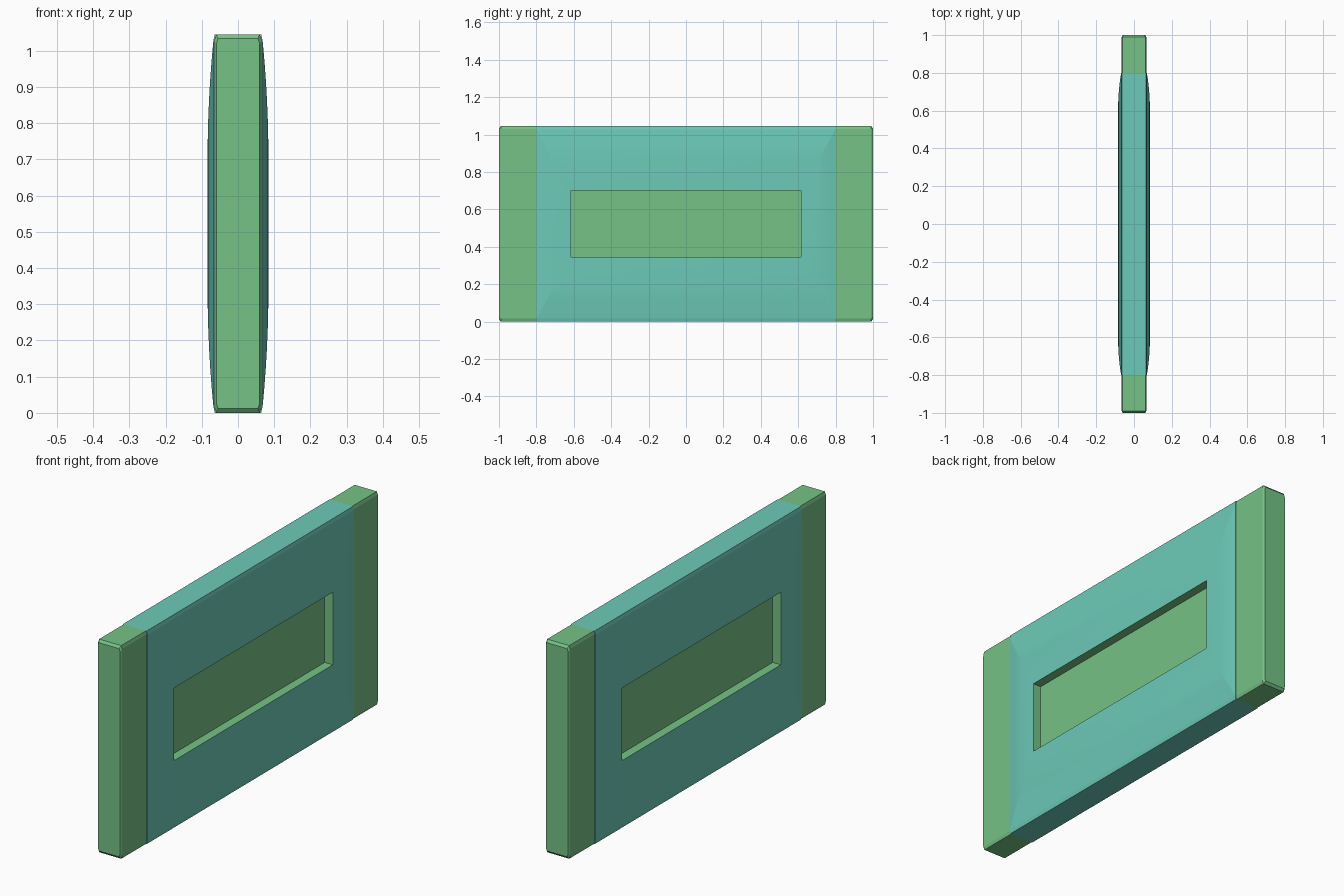
import bpy, bmesh

if "Cube" in bpy.data.objects:
    bpy.data.objects.remove(bpy.data.objects["Cube"])

ZC, TOP = 0.5225, 1.045          # middle height and full height


def material(name, rgb):
    m = bpy.data.materials.new(name)
    m.diffuse_color = (*rgb, 1)
    m.use_nodes = True
    m.node_tree.nodes["Principled BSDF"].inputs["Base Color"].default_value = m.diffuse_color
    return m


def loft(name, loops, mat, caps=False, closed=False):
    """Join matching loops of points with quads into one object."""
    bm = bmesh.new()
    rings = [[bm.verts.new(p) for p in loop] for loop in loops]
    pairs = list(zip(rings, rings[1:]))
    if closed:
        pairs.append((rings[-1], rings[0]))
    for a, b in pairs:
        n = len(a)
        for i in range(n):
            j = (i + 1) % n
            bm.faces.new((a[i], a[j], b[j], b[i]))
    if caps:
        bm.faces.new(rings[0])
        bm.faces.new(rings[-1])
    bmesh.ops.recalc_face_normals(bm, faces=bm.faces)
    me = bpy.data.meshes.new(name)
    bm.to_mesh(me)
    bm.free()
    me.materials.append(mat)
    ob = bpy.data.objects.new(name, me)
    bpy.context.collection.objects.link(ob)
    return ob


def rect(x, hy, hz):
    """Upright rectangle facing along x."""
    return [(x, sy * hy, ZC + sz * hz)
            for sy, sz in ((-1, -1), (1, -1), (1, 1), (-1, 1))]


def section(y, hx, hz, cx=0.005, cz=0.015):
    """Rectangle with cut corners, facing along y."""
    quarter = [(hx, hz - cz), (hx - cx, hz)]
    pts = quarter + [(-x, z) for x, z in quarter[::-1]]
    pts += [(-x, -z) for x, z in pts]
    return [(x, y, ZC + z) for x, z in pts]


def mirrored(half):
    """Add the same loops on the -x side, in reverse order."""
    return half + [[(-x, y, z) for x, y, z in loop] for loop in half[::-1]]


teal = material("teal", (0.15, 0.59, 0.48))
green = material("green", (0.18, 0.54, 0.24))
WY, WZ = 0.615, 0.178            # window half size
OY, OZ = 0.80, 0.505             # sleeve face half size

# Teal sleeve with gently bulging faces around the window
half = [rect(0.07, WY + 0.014, WZ + 0.014)]
STEPS = 6
for i in range(STEPS, -1, -1):
    t = i / STEPS
    half.append(rect(0.068 + 0.016 * (1 - (1 - t) ** 2),
                     OY + (WY - OY) * t, OZ + (WZ - OZ) * t))
half.append(rect(0.064, OY, TOP / 2))
sleeve = loft("sleeve", mirrored(half), teal, closed=True)
bpy.context.view_layer.objects.active = sleeve
sleeve.select_set(True)
bpy.ops.object.shade_smooth_by_angle(angle=0.1)

# Green recessed panel seen through both windows
half = [rect(0.04, WY, WZ), rect(0.084, WY, WZ), rect(0.079, WY + 0.01, WZ + 0.01)]
loft("recessed_panel", mirrored(half), green, caps=True)

# Green end blocks with small chamfers
for side, s in (("front", -1), ("back", 1)):
    loft(side + "_end_block",
         [section(s * 0.80, 0.065, TOP / 2),
          section(s * 0.99, 0.065, TOP / 2),
          section(s * 1.00, 0.060, TOP / 2 - 0.012)], green, caps=True)
